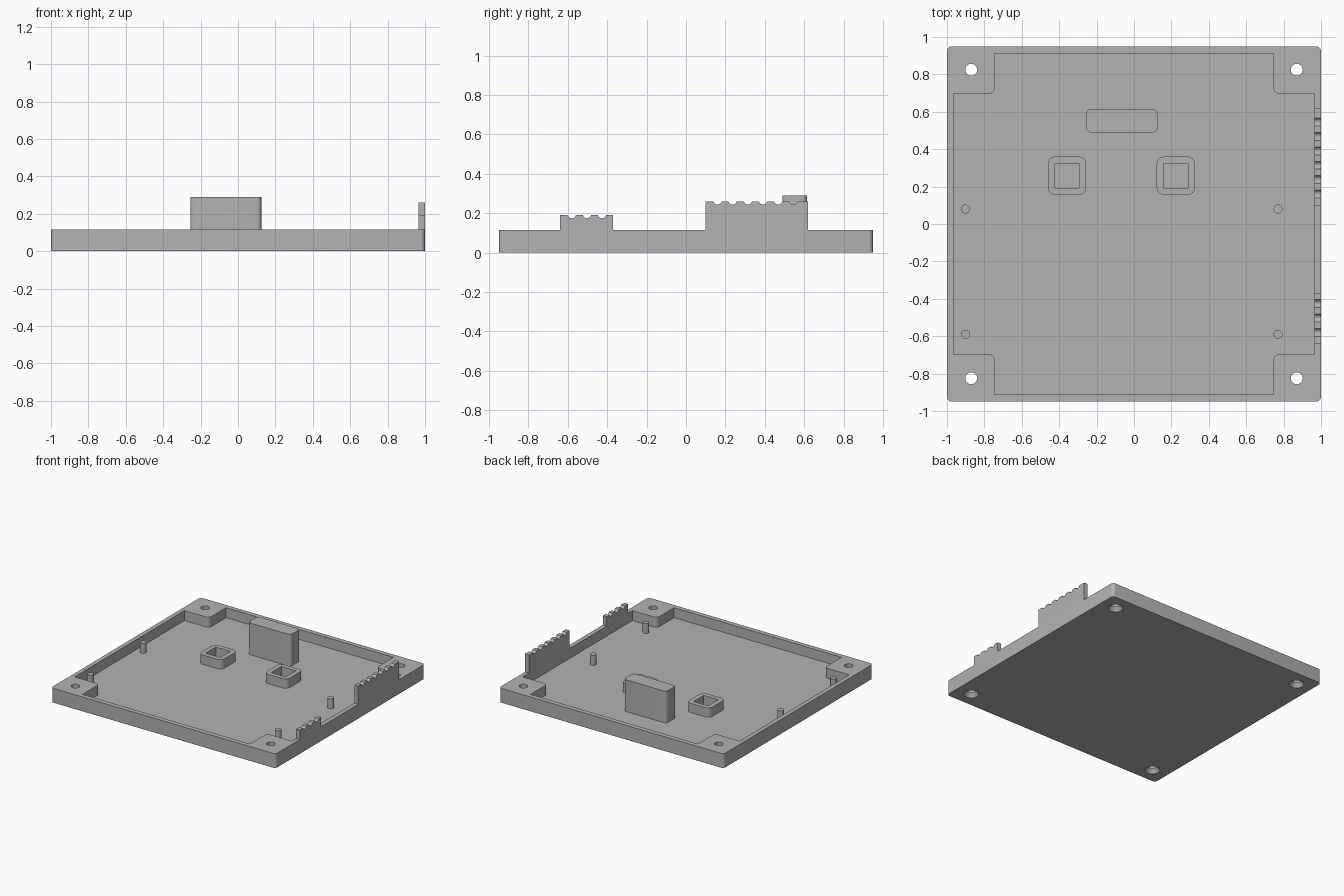
import bpy, bmesh, math
from mathutils import Matrix

cube = bpy.data.objects.get("Cube")
if cube:
    bpy.data.objects.remove(cube, do_unlink=True)

RIM, FLOOR = 0.115, 0.035

grey = bpy.data.materials.new("plain grey")
grey.use_nodes = True
colour = (0.45, 0.45, 0.45, 1)
grey.diffuse_color = colour
grey.node_tree.nodes["Principled BSDF"].inputs["Base Color"].default_value = colour


def finish(name, bm):
    bmesh.ops.recalc_face_normals(bm, faces=bm.faces)
    mesh = bpy.data.meshes.new(name)
    bm.to_mesh(mesh)
    bm.free()
    mesh.materials.append(grey)
    obj = bpy.data.objects.new(name, mesh)
    bpy.context.collection.objects.link(obj)
    return obj


def prism(name, points, low, high, matrix=None):
    """Extrude a flat outline from low to high."""
    bm = bmesh.new()
    face = bm.faces.new([bm.verts.new((x, y, low)) for x, y in points])
    ext = bmesh.ops.extrude_face_region(bm, geom=[face])
    top = [v for v in ext["geom"] if isinstance(v, bmesh.types.BMVert)]
    bmesh.ops.translate(bm, verts=top, vec=(0, 0, high - low))
    if matrix:
        bm.transform(matrix)
    return finish(name, bm)


def arc(cx, cy, r, start, end, steps=6):
    angles = [math.radians(start + (end - start) * i / steps) for i in range(steps + 1)]
    return [(cx + r * math.cos(a), cy + r * math.sin(a)) for a in angles]


def rounded(cx, cy, w, d, r):
    x, y = w / 2 - r, d / 2 - r
    return (arc(cx + x, cy + y, r, 0, 90) + arc(cx - x, cy + y, r, 90, 180)
            + arc(cx - x, cy - y, r, 180, 270) + arc(cx + x, cy - y, r, 270, 360))


def cylinder(name, x, y, low, high, r_low, r_high):
    bm = bmesh.new()
    bmesh.ops.create_cone(bm, cap_ends=True, segments=24, radius1=r_low, radius2=r_high,
                          depth=high - low,
                          matrix=Matrix.Translation((x, y, (low + high) / 2)))
    return finish(name, bm)


def cut(obj, cutter):
    """Subtract the cutter from the object, then discard the cutter."""
    cutter.hide_render = True
    mod = obj.modifiers.new("cut", "BOOLEAN")
    mod.operation, mod.solver, mod.object = "DIFFERENCE", "EXACT", cutter
    bpy.context.view_layer.objects.active = obj
    bpy.ops.object.modifier_apply(modifier=mod.name)
    bpy.data.objects.remove(cutter, do_unlink=True)


# Tray with a cross-shaped recess that leaves a solid block in each corner
tray = prism("tray", rounded(0, 0, 2, 1.9, 0.025), 0, RIM)
bx, by, wx, wy, r = 0.745, 0.697, 0.965, 0.912, 0.03
quarter = [(wx, by)] + arc(bx + r, by + r, r, 270, 180) + [(bx, wy)]
mirrored = [(-x, y) for x, y in reversed(quarter)]
half = quarter + mirrored
cut(tray, prism("recess", half + [(-x, -y) for x, y in half], FLOOR, RIM + 0.1))

# Countersunk screw holes in the corners
for x in (-0.87, 0.87):
    for y in (-0.825, 0.825):
        cut(tray, cylinder("screw_hole", x, y, -0.05, RIM + 0.05, 0.032, 0.032))
        cut(tray, cylinder("countersink", x, y, -0.01, 0.035, 0.064, 0.03))

# Scalloped combs on the right-hand wall
yz_to_world = Matrix(((0, 0, 1, 0), (1, 0, 0, 0), (0, 1, 0, 0), (0, 0, 0, 1)))


def comb(name, y0, y1, top, first, count, pitch=0.077):
    outline = [(y1, RIM), (y0, RIM), (y0, top)]
    for i in range(count):
        outline += arc(first + i * pitch, top + 0.006, 0.022, 196, 344)
    outline.append((y1, top))
    return prism(name, outline, wx, 1, yz_to_world)


comb("long_comb", 0.1, 0.62, 0.26, 0.16, 6)
comb("short_comb", -0.64, -0.37, 0.19, -0.58, 3)

# Tall support block
prism("tall_block", rounded(-0.065, 0.552, 0.38, 0.125, 0.025), FLOOR, 0.29)

# Square sockets standing on the floor
for side, x in (("right", -0.358), ("left", 0.224)):
    socket = prism(side + "_socket", rounded(x, 0.258, 0.205, 0.205, 0.04), FLOOR, RIM - 0.005)
    square = [(x + a * 0.065, 0.258 + b * 0.065) for a, b in ((-1, -1), (1, -1), (1, 1), (-1, 1))]
    cut(socket, prism("socket_hole", square, 0, RIM + 0.1))

# Locating pins
for side, x in (("right", -0.9), ("left", 0.77)):
    for end, y in (("front", -0.59), ("back", 0.08)):
        cylinder(f"{end}_{side}_pin", x, y, FLOOR, RIM, 0.024, 0.024)

# Smooth the round surfaces, keeping edges sharp
for obj in bpy.context.collection.objects:
    if obj.type == "MESH" and grey.name in obj.data.materials:
        bpy.ops.object.select_all(action="DESELECT")
        obj.select_set(True)
        bpy.context.view_layer.objects.active = obj
        bpy.ops.object.shade_smooth_by_angle(angle=math.radians(30))
